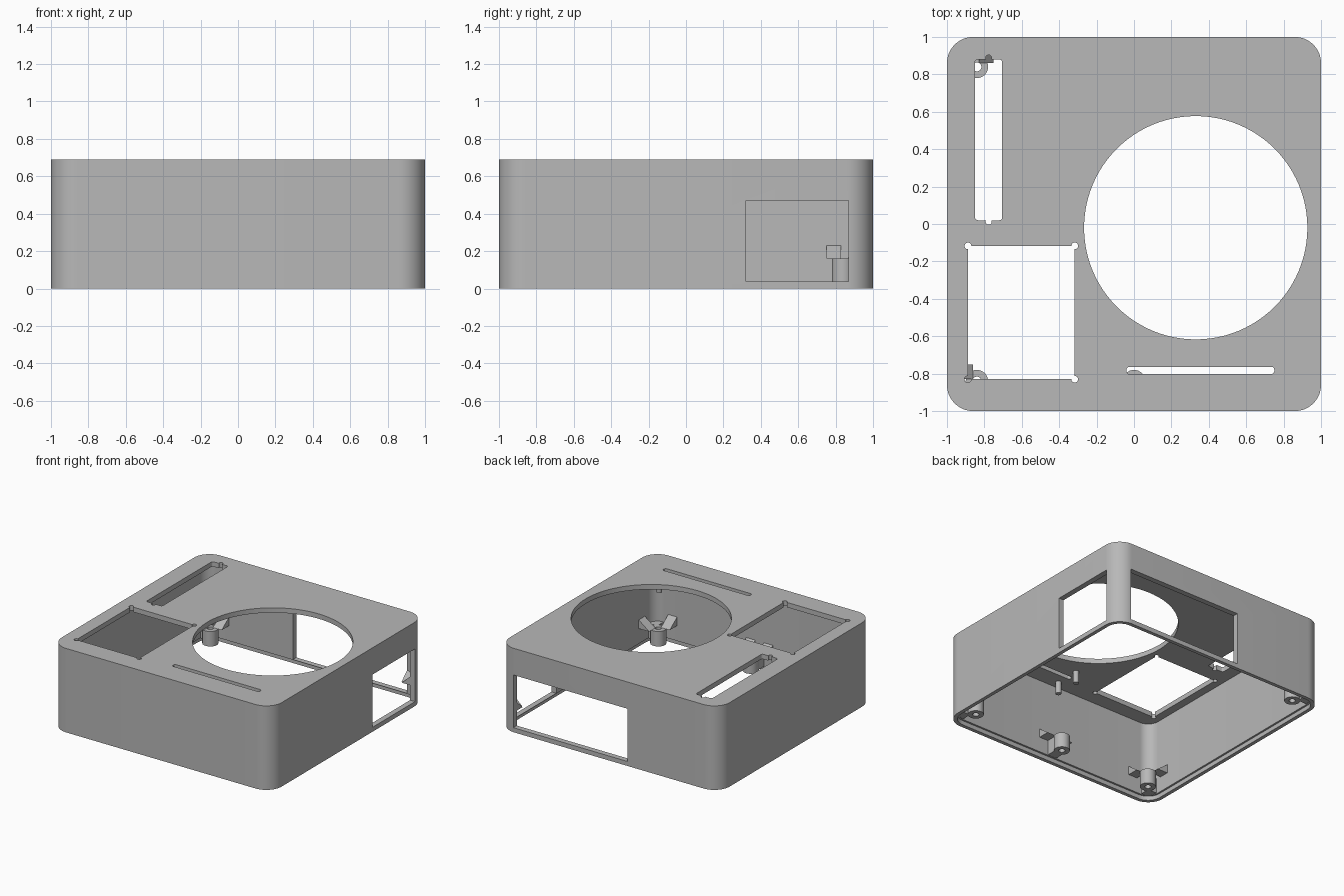
import bpy, bmesh
from math import sin, cos, pi, radians

if "Cube" in bpy.data.objects:
    bpy.data.objects.remove(bpy.data.objects["Cube"], do_unlink=True)

grey = bpy.data.materials.new("plain grey")
grey.use_nodes = True
grey.diffuse_color = (0.48, 0.48, 0.48, 1)
grey.node_tree.nodes["Principled BSDF"].inputs["Base Color"].default_value = grey.diffuse_color

HEIGHT, WALL, LIP, BOSS, INNER = 0.69, 0.045, 0.03, 0.84, 0.96


def finish(name, bm):
    bmesh.ops.recalc_face_normals(bm, faces=bm.faces)
    mesh = bpy.data.meshes.new(name)
    bm.to_mesh(mesh)
    bm.free()
    mesh.materials.append(grey)
    ob = bpy.data.objects.new(name, mesh)
    bpy.context.collection.objects.link(ob)
    return ob


def extrude(bm, points, z0, z1):
    low = [bm.verts.new((x, y, z0)) for x, y in points]
    high = [bm.verts.new((x, y, z1)) for x, y in points]
    bm.faces.new(low)
    bm.faces.new(high)
    n = len(points)
    for i in range(n):
        j = (i + 1) % n
        bm.faces.new((low[i], low[j], high[j], high[i]))


def rounded(x0, x1, y0, y1, r, steps=12):
    centres = [(x1 - r, y1 - r), (x0 + r, y1 - r), (x0 + r, y0 + r), (x1 - r, y0 + r)]
    return [(cx + r * cos((q + k / steps) * pi / 2), cy + r * sin((q + k / steps) * pi / 2))
            for q, (cx, cy) in enumerate(centres) for k in range(steps + 1)]


def rectangle(x0, x1, y0, y1):
    return [(x0, y0), (x1, y0), (x1, y1), (x0, y1)]


def circle(x, y, r, n=24):
    return [(x + r * cos(2 * pi * k / n), y + r * sin(2 * pi * k / n)) for k in range(n)]


def prism(name, points, z0, z1):
    bm = bmesh.new()
    extrude(bm, points, z0, z1)
    return finish(name, bm)


def cut(ob, points, z0, z1):
    cutter = prism("cutter", points, z0, z1)
    cutter.hide_render = True
    mod = ob.modifiers.new("cut", 'BOOLEAN')
    mod.operation, mod.solver, mod.object = 'DIFFERENCE', 'EXACT', cutter
    bpy.context.view_layer.objects.active = ob
    bpy.ops.object.modifier_apply(modifier=mod.name)
    bpy.data.objects.remove(cutter, do_unlink=True)


def smooth(ob):
    bpy.ops.object.select_all(action='DESELECT')
    ob.select_set(True)
    bpy.context.view_layer.objects.active = ob
    bpy.ops.object.shade_smooth_by_angle(angle=radians(30))


# Hollow rounded case, open below, with a recess for a base plate
case = prism("case", rounded(-1, 1, -1, 1, 0.14), 0, HEIGHT)
a = 1 - WALL
cut(case, rounded(-a, a, -a, a, 0.14 - WALL), -0.1, HEIGHT - 0.04)
a = 1 - LIP
cut(case, rounded(-a, a, -a, a, 0.14 - LIP), -0.2, 0.035)

# Openings in the top
TOP = (0.6, 0.8)
cut(case, circle(0.33, -0.02, 0.597, 96), *TOP)
cut(case, rounded(-0.85, -0.705, 0.02, 0.88, 0.015, 4), *TOP)
for y in (0.012, 0.888):
    cut(case, circle(-0.777, y, 0.016), *TOP)
cut(case, rectangle(-0.888, -0.317, -0.83, -0.117), *TOP)
for x in (-0.888, -0.317):
    for y in (-0.83, -0.117):
        cut(case, circle(x, y, 0.018), *TOP)
cut(case, rounded(-0.04, 0.75, -0.802, -0.764, 0.015, 4), *TOP)

# Openings in the right and back walls
cut(case, rectangle(0.9, 1.1, 0.32, 0.87), 0.037, 0.47)
cut(case, rectangle(-0.17, 0.87, 0.9, 1.1), 0.037, 0.47)
smooth(case)


def wedge(bm, at, along_x, sx, sy, width=0.08, depth=0.1):
    # Brace on a wall, deepest at its lower end and fading into the wall above
    profile = [(INNER, 0.16), (INNER - depth, 0.16), (INNER, 0.235)]
    ends = []
    for s in (at - width / 2, at + width / 2):
        ends.append([bm.verts.new((sx * s, sy * d, z) if along_x else (sx * d, sy * s, z))
                     for d, z in profile])
    for end in ends:
        bm.faces.new(end)
    for i in range(3):
        j = (i + 1) % 3
        bm.faces.new((ends[0][i], ends[0][j], ends[1][j], ends[1][i]))


def boss(name, x, y, web):
    # Screw boss with a bore, tied to the wall by a web
    bm = bmesh.new()
    extrude(bm, circle(x, y, 0.06, 32), 0.037, 0.16)
    ob = finish(name, bm)
    cut(ob, circle(x, y, 0.024), 0, 0.3)
    smooth(ob)
    prism(name + "_web", web, 0.037, 0.16)


# Corner bosses
for name, sx, sy in (("front_left", 1, -1), ("front_right", -1, -1), ("back_right", -1, 1)):
    web = [(sx * u, sy * v) for u, v in rectangle(0.87, 0.95, 0.87, 0.95)]
    boss(name + "_boss", sx * BOSS, sy * BOSS, web)
    bm = bmesh.new()
    wedge(bm, 0.79, True, sx, sy)
    wedge(bm, 0.79, False, sx, sy)
    finish(name + "_braces", bm)

# Middle boss on the front wall
boss("front_middle_boss", 0, -BOSS, rectangle(-0.04, 0.04, -INNER, -0.88))
bm = bmesh.new()
for s in (-0.08, 0.08):
    wedge(bm, s, True, 1, -1)
finish("front_middle_braces", bm)

# Remaining brace ends in the open corner
bm = bmesh.new()
wedge(bm, 0.905, True, 1, 1, 0.07, 0.08)
wedge(bm, 0.905, False, 1, 1, 0.07, 0.08)
finish("back_left_braces", bm)

# Pegs under the top, around the long slot
for i, x in enumerate((-0.005, 0.72)):
    for j, y in enumerate((-0.885, -0.68)):
        smooth(prism(f"slot_peg_{i}_{j}", circle(x, y, 0.022), 0.55, 0.66))
